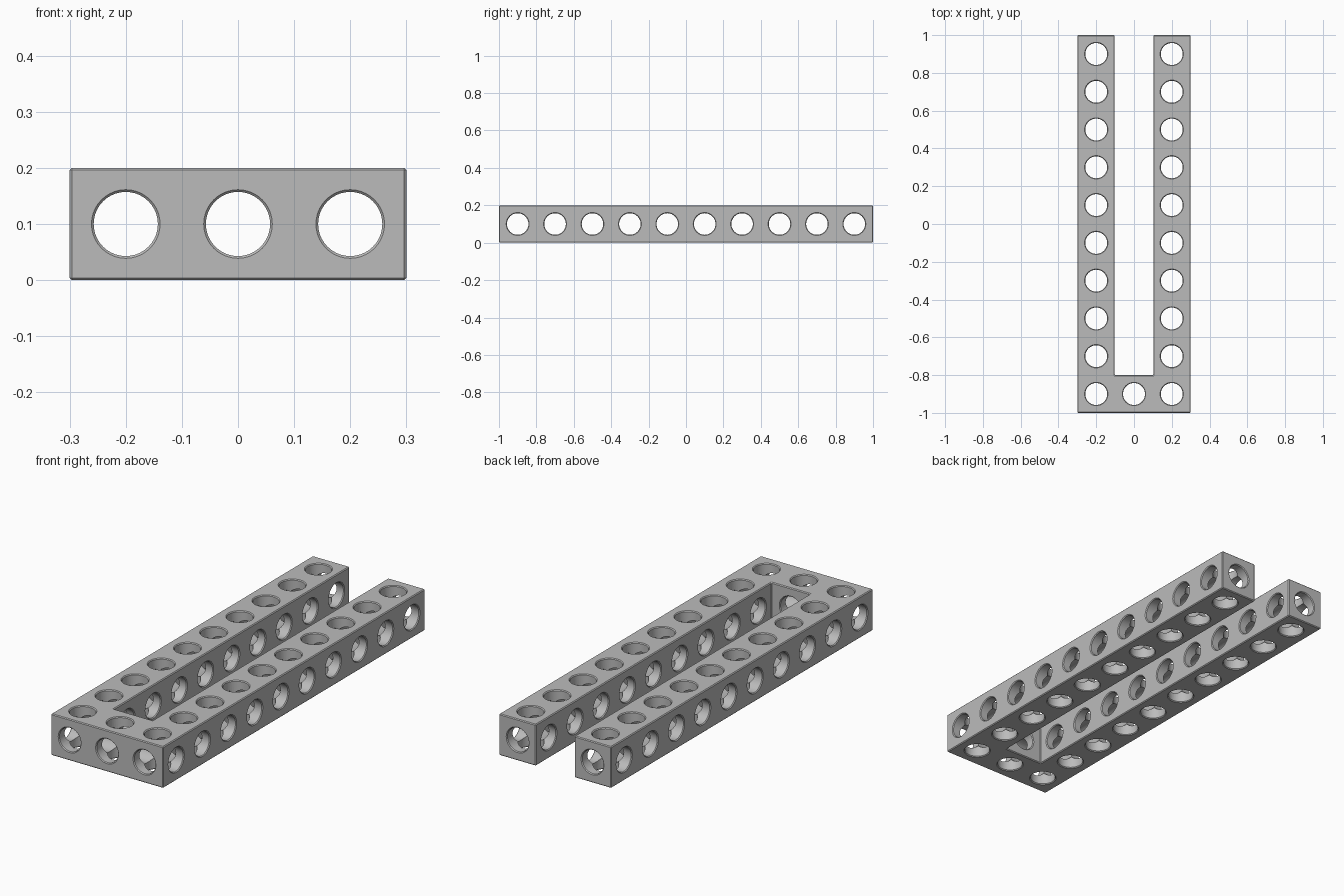
import bpy, bmesh
from math import cos, sin, tau

if "Cube" in bpy.data.objects:
    bpy.data.objects.remove(bpy.data.objects["Cube"], do_unlink=True)

CELL, CHAMFER, SIDES = 0.2, 0.004, 40
HALF_X, HALF_Y, SLOT = 0.3, 1.0, 0.103
MID = CELL / 2

grey = bpy.data.materials.new("mid grey")
grey.use_nodes = True
colour = (0.5, 0.5, 0.5, 1)
grey.diffuse_color = colour
grey.node_tree.nodes["Principled BSDF"].inputs["Base Color"].default_value = colour


def make_object(name, bm):
    bmesh.ops.recalc_face_normals(bm, faces=bm.faces)
    mesh = bpy.data.meshes.new(name)
    bm.to_mesh(mesh)
    bm.free()
    mesh.materials.append(grey)
    obj = bpy.data.objects.new(name, mesh)
    bpy.context.collection.objects.link(obj)
    return obj


def add_bore(bm, axis, centre, start, end, radius):
    """Lathed cutter along one axis, flared at both ends to chamfer the rims."""
    wide = radius + 2 * CHAMFER
    rings = []
    for pos, r in ((start - CHAMFER, wide), (start + CHAMFER, radius),
                   (end - CHAMFER, radius), (end + CHAMFER, wide)):
        ring = []
        for i in range(SIDES):
            a = tau * i / SIDES
            p = list(centre)
            p[axis] = pos
            p[(axis + 1) % 3] += r * cos(a)
            p[(axis + 2) % 3] += r * sin(a)
            ring.append(bm.verts.new(p))
        rings.append(ring)
    for low, high in zip(rings, rings[1:]):
        for i in range(SIDES):
            j = (i + 1) % SIDES
            bm.faces.new((low[i], low[j], high[j], high[i]))
    bm.faces.new(rings[0])
    bm.faces.new(rings[-1])


# U-shaped body: two long arms joined by a front crossbar
bm = bmesh.new()
back_of_bar = CELL - HALF_Y
outline = [(-HALF_X, -HALF_Y), (HALF_X, -HALF_Y), (HALF_X, HALF_Y), (SLOT, HALF_Y),
           (SLOT, back_of_bar), (-SLOT, back_of_bar), (-SLOT, HALF_Y), (-HALF_X, HALF_Y)]
base = bm.faces.new([bm.verts.new((x, y, 0)) for x, y in outline])
top = bmesh.ops.extrude_face_region(bm, geom=[base])
bmesh.ops.translate(bm, vec=(0, 0, CELL),
                    verts=[v for v in top["geom"] if isinstance(v, bmesh.types.BMVert)])
frame = make_object("u_shaped_frame", bm)
bevel = frame.modifiers.new("edge_chamfer", "BEVEL")
bevel.width = CHAMFER
bevel.segments = 1

# Bores along each axis; slightly different radii keep the crossings clean
rows = [-HALF_Y + CELL * (i + 0.5) for i in range(10)]
cross, long, upright = bmesh.new(), bmesh.new(), bmesh.new()
for n, y in enumerate(rows):
    spans = [(-HALF_X, HALF_X)] if n == 0 else [(-HALF_X, -SLOT), (SLOT, HALF_X)]
    for start, end in spans:
        add_bore(cross, 0, (0, y, MID), start, end, 0.0575)
    for x in (-CELL, CELL) if n else (-CELL, 0, CELL):
        add_bore(upright, 2, (x, y, 0), 0, CELL, 0.058)
for x in (-CELL, 0, CELL):
    add_bore(long, 1, (x, 0, MID), -HALF_Y, HALF_Y if x else back_of_bar, 0.0572)

cutters = []
for name, cutter_mesh in (("cross_bores", cross), ("long_bores", long),
                          ("upright_bores", upright)):
    cutter = make_object(name, cutter_mesh)
    cutter.hide_render = True
    cut = frame.modifiers.new(name, "BOOLEAN")
    cut.operation = "DIFFERENCE"
    cut.solver = "EXACT"
    cut.object = cutter
    cutters.append(cutter)

# Bake the cuts and drop the cutters
bpy.context.view_layer.update()
graph = bpy.context.evaluated_depsgraph_get()
baked = bpy.data.meshes.new_from_object(frame.evaluated_get(graph))
frame.modifiers.clear()
frame.data = baked
for cutter in cutters:
    bpy.data.objects.remove(cutter, do_unlink=True)

for obj in bpy.context.selected_objects:
    obj.select_set(False)
frame.select_set(True)
bpy.context.view_layer.objects.active = frame
bpy.ops.object.shade_smooth_by_angle(angle=0.5)
